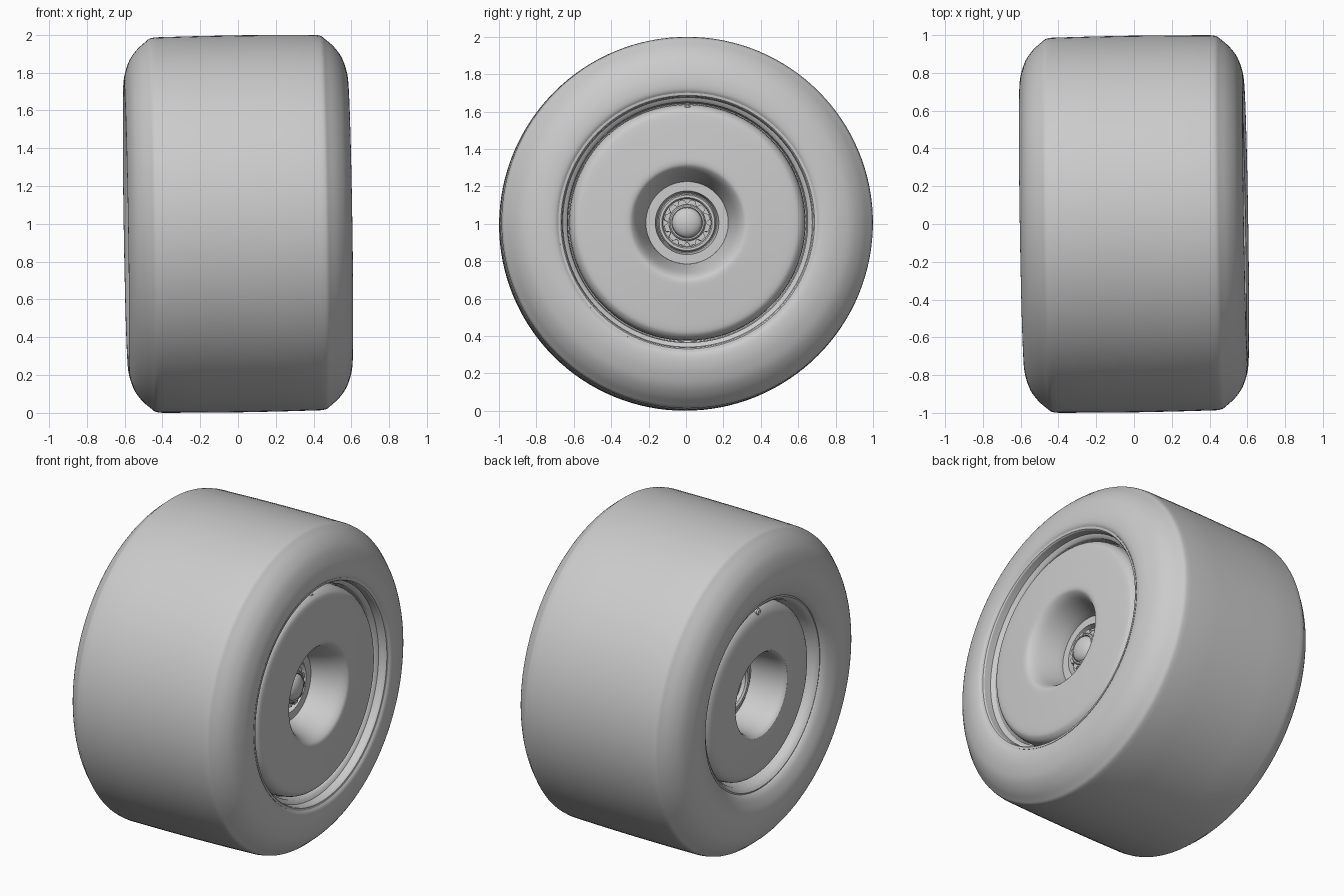
import bpy, bmesh, math
from mathutils import Matrix, Vector

if "Cube" in bpy.data.objects:
    bpy.data.objects.remove(bpy.data.objects["Cube"])

# The whole wheel is turned about 0.9 degrees in camber and toe
TILT = math.radians(0.9)
PLACE = Matrix.Translation((0, 0, 1)) @ Matrix.Rotation(TILT, 4, 'Z') @ Matrix.Rotation(-TILT, 4, 'Y')


def finish(name, bm, angle=30):
    bmesh.ops.recalc_face_normals(bm, faces=bm.faces)
    bm.transform(PLACE)
    me = bpy.data.meshes.new(name)
    bm.to_mesh(me)
    bm.free()
    ob = bpy.data.objects.new(name, me)
    bpy.context.collection.objects.link(ob)
    bpy.ops.object.select_all(action='DESELECT')
    ob.select_set(True)
    bpy.context.view_layer.objects.active = ob
    bpy.ops.object.shade_smooth_by_angle(angle=math.radians(angle))
    return ob


def smooth(pts, n=4):
    """Catmull-Rom curve through (x, r) points."""
    p = [Vector(q) for q in pts]
    p = [2 * p[0] - p[1]] + p + [2 * p[-1] - p[-2]]
    out = []
    for a, b, c, d in zip(p, p[1:], p[2:], p[3:]):
        for k in range(n):
            t = k / n
            out.append(0.5 * (2 * b + (c - a) * t + (2 * a - 5 * b + 4 * c - d) * t * t
                              + (3 * b - a - 3 * c + d) * t ** 3))
    return [tuple(v) for v in out] + [tuple(pts[-1])]


def lathe(name, pts, steps=128, offset=(0, 0, 0)):
    """Revolve an (x, r) profile round the x axis; the profile closes on itself."""
    bm = bmesh.new()
    vs = [bm.verts.new((x, 0, r)) for x, r in pts]
    es = [bm.edges.new((a, b)) for a, b in zip(vs, vs[1:])]
    if pts[0][1] > 1e-6 or pts[-1][1] > 1e-6:
        es.append(bm.edges.new((vs[-1], vs[0])))
    bmesh.ops.spin(bm, geom=vs + es, cent=(0, 0, 0), axis=(1, 0, 0),
                   angle=math.tau, steps=steps, use_merge=False)
    bmesh.ops.remove_doubles(bm, verts=bm.verts, dist=1e-5)
    bmesh.ops.translate(bm, verts=bm.verts, vec=offset)
    return finish(name, bm)


# Tyre: slick tread, rounded shoulders, bulged sidewalls
shoulder = [(.42, .993), (.452, .987), (.475, .97), (.52, .93), (.56, .875), (.585, .805), (.593, .75)]
front_wall = smooth(shoulder + [(.59, .71), (.577, .688)])
back_wall = smooth([(-x, r) for x, r in shoulder] + [(-.586, .69), (-.562, .63), (-.54, .602), (-.525, .595)])
lathe("tyre", back_wall[::-1] + [(-.2, .996), (0, .997), (.2, .996)] + front_wall
      + [(.54, .67), (.45, .66), (-.40, .58), (-.48, .58)])

# Rim barrel with stepped front lip and narrower back lip
lathe("wheel_rim", [(.582, .692), (.58, .678), (.572, .672), (.53, .667), (.522, .65), (.512, .643),
                    (.44, .638), (.40, .56), (-.40, .53), (-.45, .555), (-.50, .562), (-.525, .575),
                    (-.535, .588), (-.53, .60), (-.44, .60), (.44, .69)])

# Front cover: shallow dome running into a conical well
lathe("front_cover", smooth([(.46, .632), (.51, .625), (.538, .605), (.55, .575), (.558, .48), (.566, .36),
                             (.566, .318), (.555, .296), (.52, .272), (.45, .245), (.375, .222)], 3)
      + [(.36, .22), (.36, .17), (.315, .16), (.315, 0), (.28, 0), (.28, .25), (.43, .50), (.43, .632)])

# Back cover with a smaller, straighter well
lathe("back_cover", smooth([(-.43, .548), (-.47, .54), (-.497, .515), (-.513, .47), (-.525, .35), (-.528, .28),
                            (-.522, .262), (-.49, .248), (-.40, .24), (-.31, .23)], 3)
      + [(-.30, .225), (-.30, 0), (-.26, 0), (-.26, .25), (-.40, .50), (-.41, .548)])

# Hub ring in the front well and hollow bearing ring in the back well
lathe("hub_ring", [(.30, .155), (.335, .155), (.345, .148), (.345, .135), (.335, .128), (.30, .128)])
lathe("back_hub_ring", [(-.29, .175), (-.325, .175), (-.335, .165), (-.335, .145), (-.325, .135), (-.29, .135)])

# Scalloped wheel nut
bm = bmesh.new()
outline = []
for i in range(144):
    t = math.tau * i / 144
    r = .123 - .02 * max(0, math.cos(12 * t))
    outline.append(bm.verts.new((.31, r * math.sin(t), r * math.cos(t))))
base = bm.faces.new(outline)
ext = bmesh.ops.extrude_face_region(bm, geom=[base], use_keep_orig=True)
bmesh.ops.translate(bm, vec=(.075, 0, 0),
                    verts=[v for v in ext["geom"] if isinstance(v, bmesh.types.BMVert)])
finish("wheel_nut", bm)

# Nut collar and domed axle end
lathe("nut_collar", [(.37, .10), (.395, .097), (.402, .09), (.402, .082), (.37, .08)])
dome = [(.39 + .042 * math.sin(a), .08 * math.cos(a)) for a in [math.pi / 2 * k / 10 for k in range(11)]]
lathe("axle_end", [(.32, 0), (.32, .08)] + dome[:-1] + [(.432, 0)])

# Air valves, one on each face
valve = [(-.09, 0), (-.09, .014), (-.045, .014), (-.045, .021), (-.008, .021), (0, .014), (0, 0)]
lathe("front_valve", valve, 20, (.528, 0, .608))
lathe("back_valve", [(-x, r) for x, r in valve], 20, (-.505, 0, .522))
